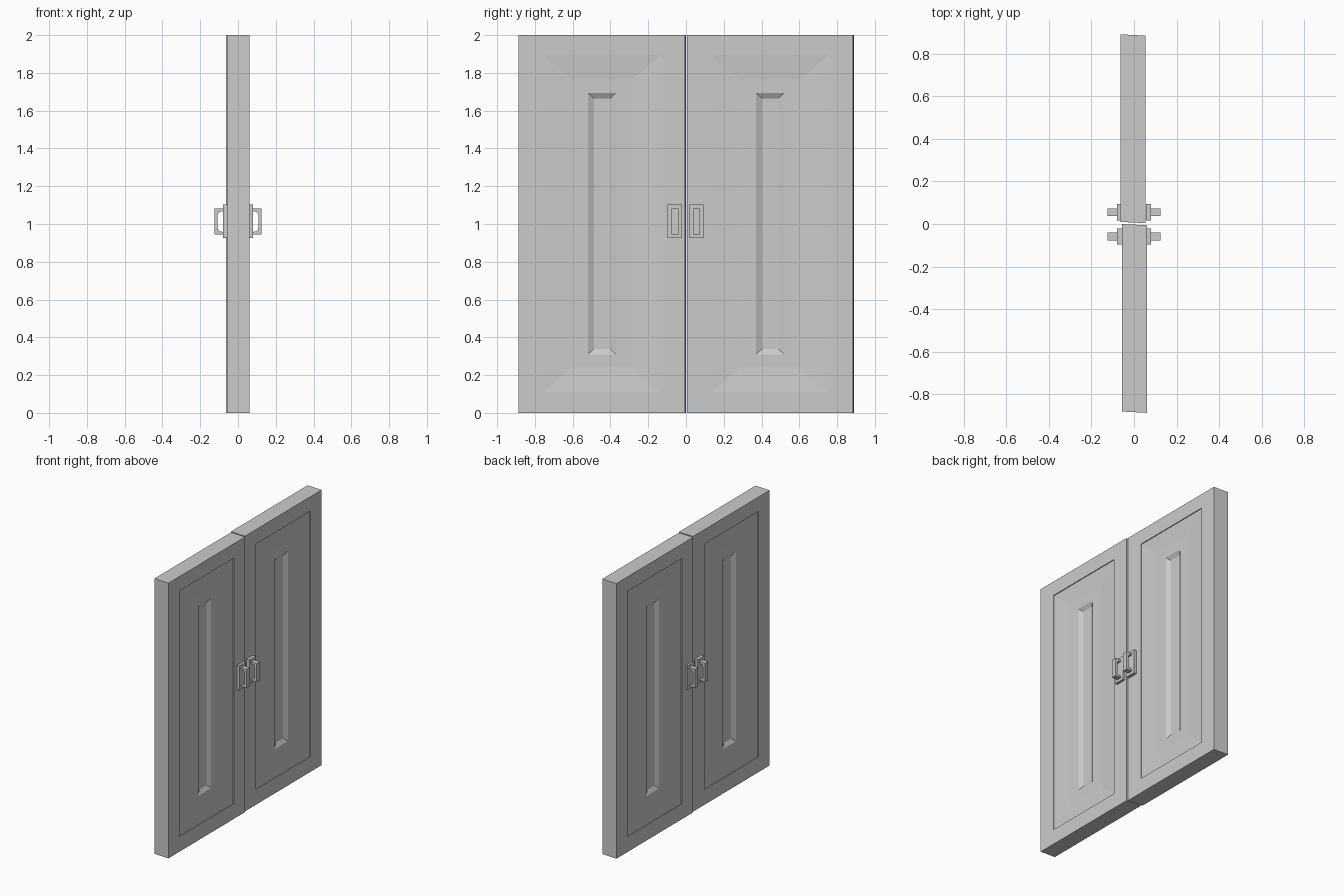
import bpy, bmesh

if "Cube" in bpy.data.objects:
    bpy.data.objects.remove(bpy.data.objects["Cube"])

HALF_T = 0.0585   # half thickness of a door leaf
SHEAR = -0.05     # slight skew of the leaf edges


def finish(bm, name):
    bmesh.ops.recalc_face_normals(bm, faces=bm.faces)
    me = bpy.data.meshes.new(name)
    bm.to_mesh(me)
    bm.free()
    ob = bpy.data.objects.new(name, me)
    bpy.context.collection.objects.link(ob)
    return ob


def bridge(bm, a, b):
    for i in range(4):
        j = (i + 1) % 4
        bm.faces.new((a[i], a[j], b[j], b[i]))


# door leaf: nested rectangles (half width, bottom, top, depth) on both faces
RINGS = [
    (0.44, 0.0, 2.0, 0.0),
    (0.311, 0.11, 1.895, 0.0),
    (0.311, 0.11, 1.895, 0.006),
    (0.16, 0.24, 1.765, 0.016),
    (0.074, 0.31, 1.693, 0.016),
    (0.043, 0.338, 1.665, 0.033),
]


def leaf(name, cx, cy):
    bm = bmesh.new()
    outer = []
    for s in (-1, 1):
        prev = None
        for w, z0, z1, d in RINGS:
            x = s * (HALF_T - d)
            ring = [bm.verts.new((cx + x, cy + y + SHEAR * x, z))
                    for y, z in ((-w, z0), (w, z0), (w, z1), (-w, z1))]
            if prev:
                bridge(bm, prev, ring)
            else:
                outer.append(ring)
            prev = ring
        bm.faces.new(prev)
    bridge(bm, *outer)
    return finish(bm, name)


def prism(name, profile, y0, y1):
    # extrude an (x, z) profile along y
    bm = bmesh.new()
    a = [bm.verts.new((x, y0, z)) for x, z in profile]
    f = bm.faces.new(a)
    ext = bmesh.ops.extrude_face_region(bm, geom=[f])
    vs = [v for v in ext["geom"] if isinstance(v, bmesh.types.BMVert)]
    bmesh.ops.translate(bm, vec=(0, y1 - y0, 0), verts=vs)
    return finish(bm, name)


PLATE = [(0.056, 0.925), (0.079, 0.925), (0.079, 1.102), (0.056, 1.102)]
# pull bracket with chamfered inner corners
PULL = [(0.079, 1.081), (0.124, 1.081), (0.124, 0.945), (0.079, 0.945),
        (0.079, 0.958), (0.1, 0.962), (0.108, 0.978),
        (0.108, 1.048), (0.1, 1.064), (0.079, 1.068)]

leaf("left_door_leaf", 0.002, -0.443)
leaf("right_door_leaf", -0.005, 0.447)

# one plate and pull on each face of each leaf
for side, yc in (("left", -0.059), ("right", 0.055)):
    for face, s in (("outer", 1), ("inner", -1)):
        prism(f"{side}_{face}_handle_plate", [(s * x, z) for x, z in PLATE],
              yc - 0.038, yc + 0.038)
        prism(f"{side}_{face}_handle_pull", [(s * x, z) for x, z in PULL],
              yc - 0.018, yc + 0.018)
